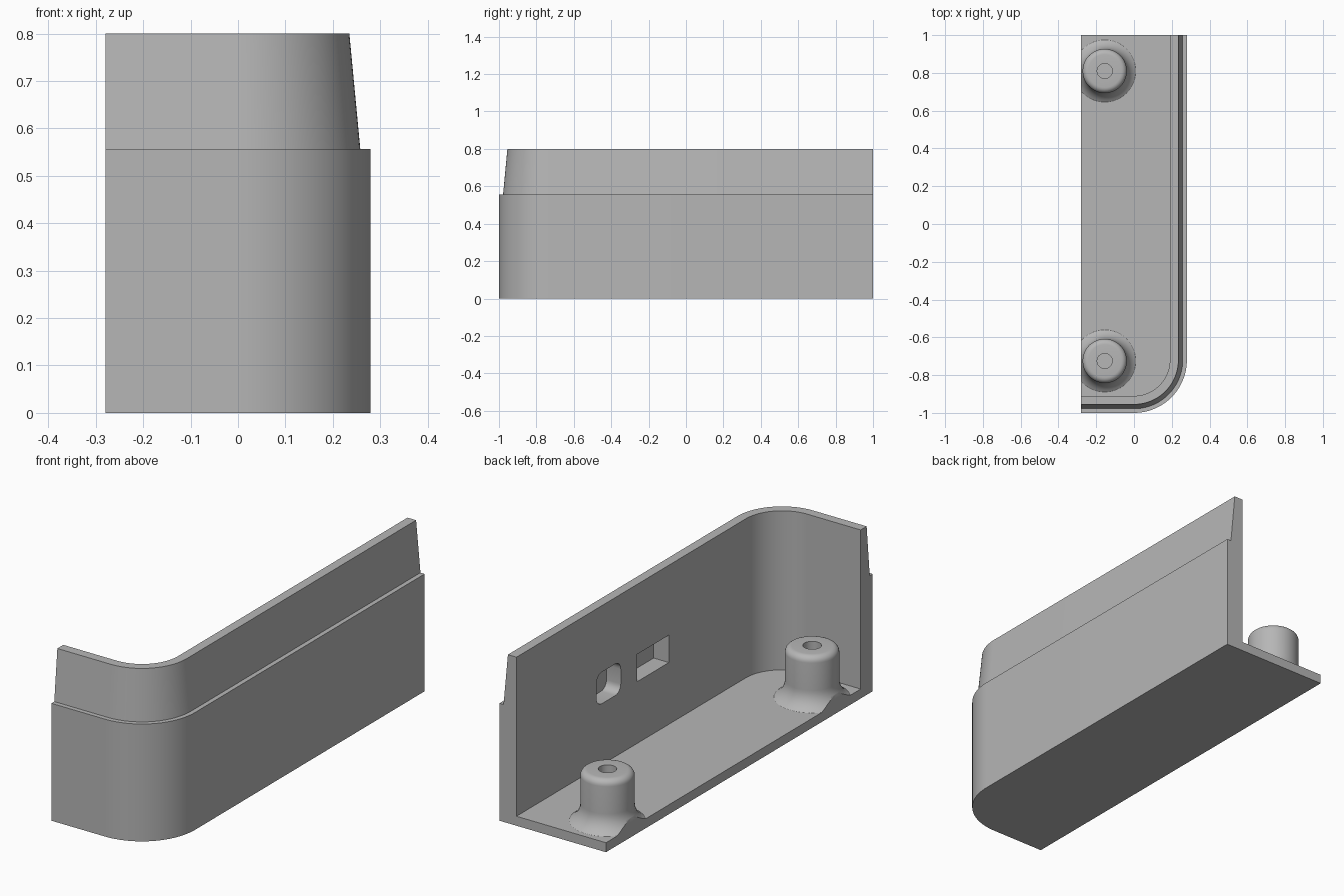
import bpy, bmesh, math
from mathutils import Vector

old = bpy.data.objects.get("Cube")
if old:
    bpy.data.objects.remove(old, do_unlink=True)

grey = bpy.data.materials.new("plain_grey")
grey.use_nodes = True
grey.diffuse_color = (0.47, 0.47, 0.47, 1)
grey.node_tree.nodes["Principled BSDF"].inputs["Base Color"].default_value = (0.47, 0.47, 0.47, 1)

CUT_X, BACK_Y = -0.28, 1.0      # the two open sides
RADIUS, FLOOR, WALL = 0.28, 0.045, 0.09


def make_object(name, bm):
    bmesh.ops.recalc_face_normals(bm, faces=bm.faces[:])
    mesh = bpy.data.meshes.new(name)
    bm.to_mesh(mesh)
    bm.free()
    mesh.materials.append(grey)
    obj = bpy.data.objects.new(name, mesh)
    bpy.context.collection.objects.link(obj)
    return obj


def smooth(obj):
    bpy.ops.object.select_all(action="DESELECT")
    obj.select_set(True)
    bpy.context.view_layer.objects.active = obj
    bpy.ops.object.shade_smooth_by_angle(angle=math.radians(30))


def wall_path(inset, steps=24):
    """Plan line of the wall: front run, rounded corner, long side."""
    r = RADIUS - inset
    pts = [(CUT_X, -1 + inset)]
    for i in range(steps + 1):
        a = math.pi / 2 * (i / steps - 1)
        pts.append((r * math.cos(a), RADIUS - 1 + r * math.sin(a)))
    return pts + [(RADIUS - inset, BACK_Y)]


# Shell: wall with stepped, tapered rim and floor, open on two sides
section = [(0, 0), (0, 0.557), (0.022, 0.557), (0.045, 0.8), (WALL, 0.8), (WALL, FLOOR)]
bm = bmesh.new()
rings = [[bm.verts.new((x, y, z)) for x, y in wall_path(d)] for d, z in section]
for a, b in zip(rings, rings[1:]):
    for i in range(len(a) - 1):
        bm.faces.new((a[i], a[i + 1], b[i + 1], b[i]))
low = bm.verts.new((CUT_X, BACK_Y, 0))
high = bm.verts.new((CUT_X, BACK_Y, FLOOR))
bm.faces.new(rings[0] + [low])
bm.faces.new(rings[-1] + [high])
for end in (0, -1):
    bm.faces.new([ring[end] for ring in rings] + [high, low])
shell = make_object("shell", bm)


# Blind pockets in the inner face of the long wall
def pocket(name, y0, y1, z0, z1, depth, corner=0):
    bm = bmesh.new()
    bmesh.ops.create_cube(bm, size=1)
    x0, x1 = RADIUS - WALL - 0.05, RADIUS - WALL + depth
    for v in bm.verts:
        v.co = Vector(((x0 + x1) / 2 + v.co.x * (x1 - x0),
                       (y0 + y1) / 2 + v.co.y * (y1 - y0),
                       (z0 + z1) / 2 + v.co.z * (z1 - z0)))
    if corner:
        along_x = [e for e in bm.edges if abs(e.verts[0].co.x - e.verts[1].co.x) > 0.01]
        bmesh.ops.bevel(bm, geom=along_x, offset=corner, segments=6,
                        profile=0.5, affect="EDGES")
    cutter = make_object(name, bm)
    cutter.hide_render = True
    mod = shell.modifiers.new(name, "BOOLEAN")
    mod.operation, mod.solver, mod.object = "DIFFERENCE", "EXACT", cutter
    bpy.context.view_layer.objects.active = shell
    bpy.ops.object.modifier_apply(modifier=name)
    bpy.data.objects.remove(cutter, do_unlink=True)


pocket("rounded_pocket", 0.218, 0.40, 0.335, 0.485, 0.075, 0.04)
pocket("square_pocket", -0.143, 0.098, 0.338, 0.468, 0.08)
smooth(shell)


# Screw posts: flared foot, rounded top, blind hole
def screw_post(name, x, y):
    body, flare, top, edge, hole = 0.117, 0.099, 0.29, 0.03, 0.04
    flare_z = 0.13
    end = math.asin((flare_z - FLOOR) / flare)
    profile = [(0, FLOOR)]
    for i in range(9):                      # concave foot
        a = end * (1 - i / 8)
        profile.append((body + flare * (1 - math.cos(a)), flare_z - flare * math.sin(a)))
    for i in range(7):                      # rounded upper edge
        a = math.pi / 2 * i / 6
        profile.append((body - edge + edge * math.cos(a), top - edge + edge * math.sin(a)))
    profile += [(hole, top), (hole, 0.08), (0, 0.08)]
    bm = bmesh.new()
    verts = [bm.verts.new((x + r, y, z)) for r, z in profile]
    edges = [bm.edges.new(pair) for pair in zip(verts, verts[1:])]
    bmesh.ops.spin(bm, geom=verts + edges, cent=(x, y, 0), axis=(0, 0, 1),
                   angle=math.tau, steps=48)
    bmesh.ops.remove_doubles(bm, verts=bm.verts[:], dist=0.0001)
    # trim the foot flush with the open side
    cut = bmesh.ops.bisect_plane(bm, geom=bm.verts[:] + bm.edges[:] + bm.faces[:],
                                 plane_co=(CUT_X, 0, 0), plane_no=(-1, 0, 0),
                                 clear_outer=True)
    rim = [e for e in cut["geom_cut"] if isinstance(e, bmesh.types.BMEdge)]
    bmesh.ops.holes_fill(bm, edges=rim, sides=0)
    smooth(make_object(name, bm))


for label, y in (("front", -0.725), ("back", 0.81)):
    screw_post(label + "_screw_post", -0.155, y)
